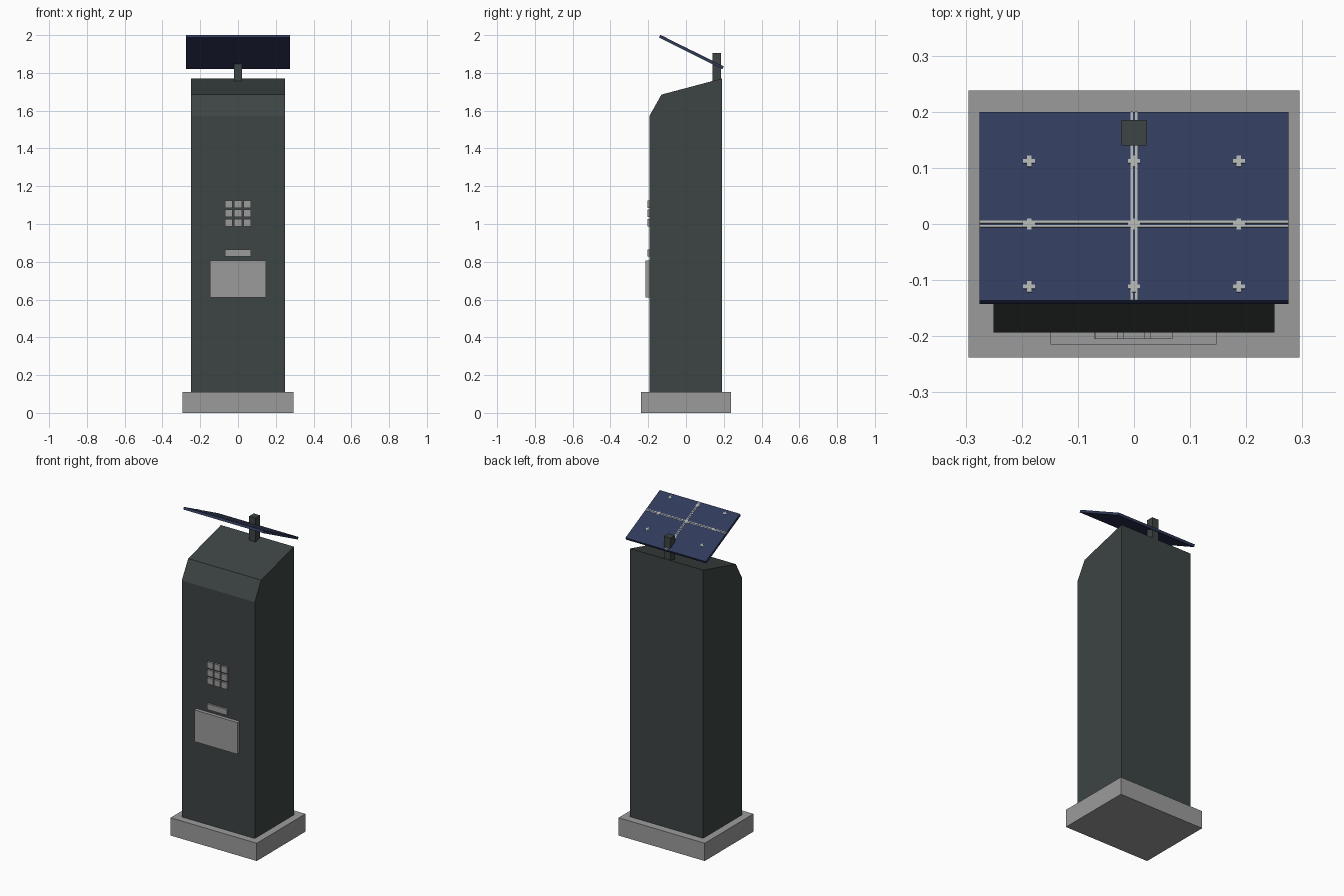
import bpy, bmesh, math
from mathutils import Matrix, Vector

if "Cube" in bpy.data.objects:
    bpy.data.objects.remove(bpy.data.objects["Cube"])


def material(name, rgb):
    m = bpy.data.materials.new(name)
    m.diffuse_color = (*rgb, 1.0)
    m.use_nodes = True
    m.node_tree.nodes["Principled BSDF"].inputs["Base Color"].default_value = m.diffuse_color
    return m


CHARCOAL = material("charcoal", (0.046, 0.058, 0.056))
GREY = material("mid grey", (0.33, 0.33, 0.33))
BLUE = material("panel blue", (0.029, 0.042, 0.104))
SILVER = material("silver grey", (0.40, 0.42, 0.40))


def finish(bm, name, mat):
    bmesh.ops.recalc_face_normals(bm, faces=bm.faces)
    mesh = bpy.data.meshes.new(name)
    bm.to_mesh(mesh)
    bm.free()
    mesh.materials.append(mat)
    obj = bpy.data.objects.new(name, mesh)
    bpy.context.collection.objects.link(obj)
    return obj


def boxes(name, mat, extents, matrix=Matrix()):
    """One object from boxes given as (x0, x1, y0, y1, z0, z1)."""
    bm = bmesh.new()
    for x0, x1, y0, y1, z0, z1 in extents:
        centre = Vector(((x0 + x1) / 2, (y0 + y1) / 2, (z0 + z1) / 2))
        size = Matrix.Diagonal((x1 - x0, y1 - y0, z1 - z0, 1))
        bmesh.ops.create_cube(bm, size=1, matrix=matrix @ Matrix.Translation(centre) @ size)
    return finish(bm, name, mat)


# Plinth
boxes("base_plinth", GREY, [(-0.295, 0.295, -0.238, 0.238, 0, 0.11)])

# Cabinet: side profile extruded across x
profile = [(-0.193, 0.11), (0.19, 0.11), (0.19, 1.77), (-0.13, 1.685), (-0.193, 1.573)]
bm = bmesh.new()
face = bm.faces.new([bm.verts.new((-0.25, y, z)) for y, z in profile])
side = bmesh.ops.extrude_face_region(bm, geom=[face])["geom"]
bmesh.ops.translate(bm, vec=(0.5, 0, 0), verts=[v for v in side if isinstance(v, bmesh.types.BMVert)])
finish(bm, "cabinet", CHARCOAL)

# Keypad buttons, slot and tray on the front
boxes("keypad_buttons", GREY, [
    (x - 0.02, x + 0.02, -0.205, -0.19, z - 0.0195, z + 0.0195)
    for x in (-0.0485, 0, 0.0485) for z in (1.007, 1.056, 1.105)])
boxes("ticket_slot", GREY, [(-0.07, 0.068, -0.205, -0.19, 0.828, 0.864)])
boxes("front_tray", GREY, [(-0.149, 0.147, -0.215, -0.19, 0.612, 0.808)])

# Mast passing through the solar panel
boxes("panel_post", CHARCOAL, [(-0.022, 0.022, 0.14, 0.185, 1.74, 1.905)])

# Tilted solar panel
tilt = Matrix.Translation((0, 0.0285, 1.91)) @ Matrix.Rotation(math.radians(-26.5), 4, 'X')
L, T = 0.1875, 0.0075
boxes("solar_panel", BLUE, [(-0.275, 0.275, -L, L, -T, T)], tilt)

# Thin double lines and small crosses on the panel's upper face
MID = -0.036
lines = []
for s in (-0.004, 0.004):
    lines.append((s - 0.0023, s + 0.0023, -L, L, T, T + 0.001))
    lines.append((-0.275, 0.275, MID + s - 0.0023, MID + s + 0.0023, T, T + 0.0012))
boxes("panel_lines", SILVER, lines, tilt)

crosses = []
for x in (-0.187, 0, 0.187):
    for y in (MID - 0.125, MID, MID + 0.125):
        crosses.append((x - 0.011, x + 0.011, y - 0.004, y + 0.004, T, T + 0.0014))
        crosses.append((x - 0.004, x + 0.004, y - 0.011, y + 0.011, T, T + 0.0016))
boxes("panel_crosses", SILVER, crosses, tilt)
